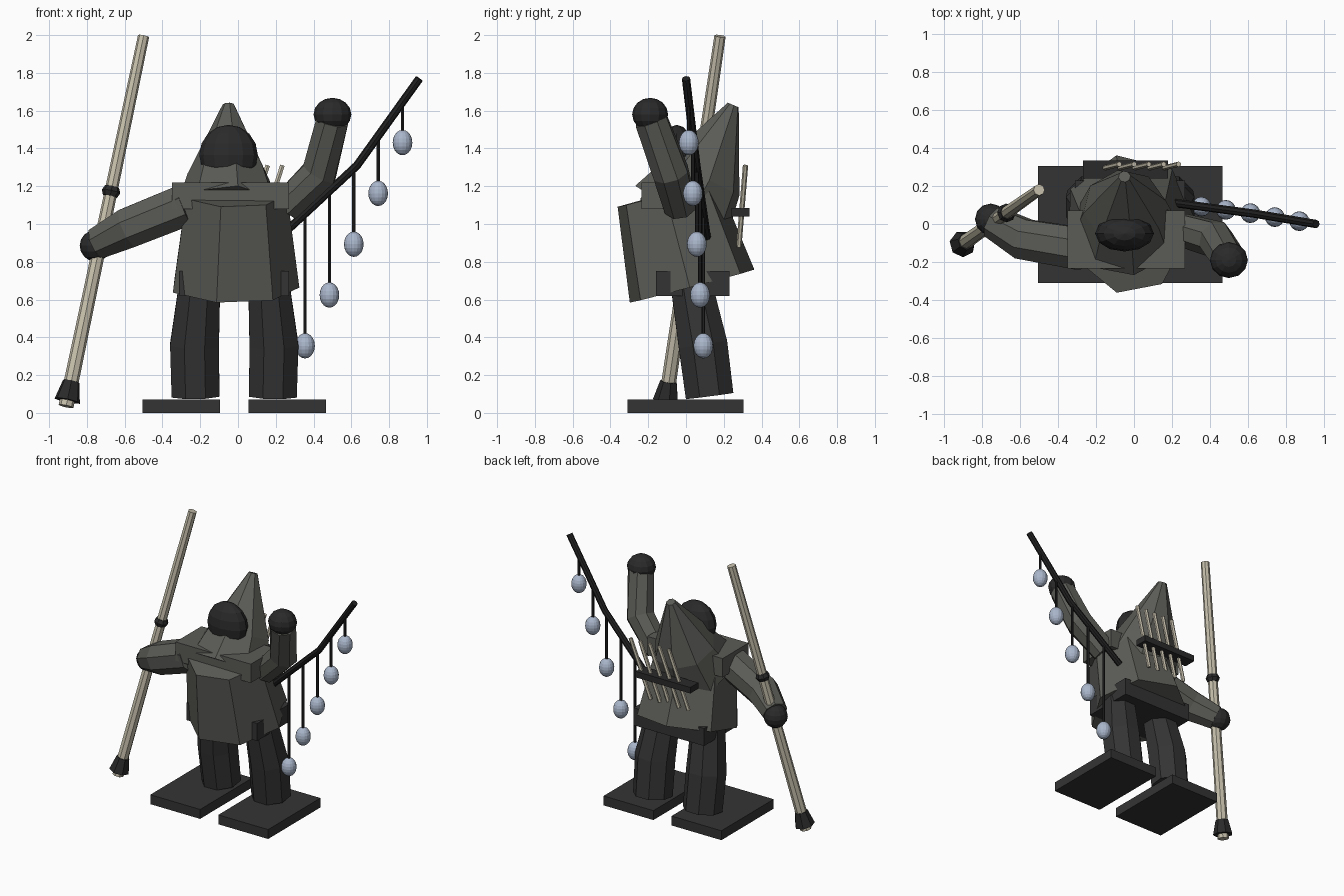
import bpy, bmesh, math
from mathutils import Vector, Matrix

cube = bpy.data.objects.get("Cube")
if cube:
    bpy.data.objects.remove(cube, do_unlink=True)


def material(name, r, g, b):
    m = bpy.data.materials.new(name)
    m.use_nodes = True
    m.diffuse_color = (r, g, b, 1)
    m.node_tree.nodes["Principled BSDF"].inputs["Base Color"].default_value = (r, g, b, 1)
    return m


COAT = material("coat_grey", 0.105, 0.105, 0.095)
DARK = material("dark_grey", 0.034, 0.034, 0.034)
SKIN = material("charcoal", 0.023, 0.023, 0.023)
BLACK = material("pole_black", 0.015, 0.015, 0.015)
WOOD = material("pale_wood", 0.56, 0.52, 0.41)
GLASS = material("pale_blue_glass", 0.40, 0.47, 0.60)


def finish(name, bm, mat):
    bmesh.ops.recalc_face_normals(bm, faces=bm.faces)
    me = bpy.data.meshes.new(name)
    bm.to_mesh(me)
    bm.free()
    me.materials.append(mat)
    ob = bpy.data.objects.new(name, me)
    bpy.context.collection.objects.link(ob)
    return ob


def tube(name, mat, path, radii, sides=8, phase=0.0):
    """Capped faceted tube whose rings follow a path."""
    pts = [Vector(p) for p in path]
    if not isinstance(radii, (list, tuple)):
        radii = [radii] * len(pts)
    bm = bmesh.new()
    rings = []
    for i, p in enumerate(pts):
        before = (p - pts[i - 1]).normalized() if i else Vector()
        after = (pts[i + 1] - p).normalized() if i + 1 < len(pts) else Vector()
        n = (before + after).normalized()
        u = Vector((0, -1, 0))
        u = (u - n * u.dot(n)).normalized()
        v = n.cross(u)
        angles = [math.radians(phase) + math.tau * k / sides for k in range(sides)]
        rings.append([bm.verts.new(p + radii[i] * (u * math.cos(a) + v * math.sin(a)))
                      for a in angles])
    for a, b in zip(rings, rings[1:]):
        for k in range(sides):
            j = (k + 1) % sides
            bm.faces.new((a[k], a[j], b[j], b[k]))
    bm.faces.new(rings[0])
    bm.faces.new(rings[-1])
    return finish(name, bm, mat)


def box(name, mat, low, high):
    low, high = Vector(low), Vector(high)
    bm = bmesh.new()
    bmesh.ops.create_cube(bm, size=1, matrix=Matrix.Translation((low + high) / 2)
                          @ Matrix.Diagonal((*(high - low), 1)))
    return finish(name, bm, mat)


def ball(name, mat, center, radii, u=12, v=8):
    bm = bmesh.new()
    bmesh.ops.create_uvsphere(bm, u_segments=u, v_segments=v, radius=1,
                              matrix=Matrix.Translation(center) @ Matrix.Diagonal((*radii, 1)))
    return finish(name, bm, mat)


# Feet and legs, mirrored about the body's centre line
MID = -0.02
for side, s in (("left", 1), ("right", -1)):
    inner, outer = MID + s * 0.075, MID + s * 0.485
    box(side + "_foot", DARK, (min(inner, outer), -0.31, 0),
        (max(inner, outer), 0.305, 0.07))
    tube(side + "_leg", DARK,
         [(MID + s * 0.18, 0.02, 0.72), (MID + s * 0.21, 0.09, 0.36), (MID + s * 0.205, 0.125, 0.09)],
         [0.115, 0.14, 0.137], 8, 22.5)

# Hips, coat and shoulders
box("hips", DARK, (-0.31, -0.16, 0.62), (0.27, 0.23, 0.75))
tube("coat", COAT, [(-0.025, 0.03, 0.67), (-0.02, -0.1, 1.16)], [0.35, 0.28], 7, -14.5)
box("shoulders", COAT, (-0.35, -0.235, 1.08), (0.27, 0.07, 1.22))

# Pointed hood with a rim that breaks through the chest
tube("hood", COAT, [(-0.05, -0.03, 1.055), (-0.05, 0.09, 1.25), (-0.05, 0.25, 1.63)],
     [0.285, 0.22, 0.032], 8, 10)
ball("head", SKIN, (-0.05, -0.05, 1.365), (0.155, 0.095, 0.16))

# Arms and hands
tube("right_arm", COAT, [(-0.28, -0.13, 1.1), (-0.58, -0.08, 0.98), (-0.74, 0.01, 0.9)],
     [0.12, 0.115, 0.09], 8, 22.5)
ball("right_hand", SKIN, (-0.755, 0.025, 0.885), (0.083, 0.083, 0.083))
tube("left_arm", COAT, [(0.25, -0.03, 1.09), (0.43, -0.08, 1.27), (0.5, -0.185, 1.55)],
     [0.09, 0.1, 0.092], 8, 22.5)
ball("left_hand", SKIN, (0.5, -0.19, 1.58), (0.1, 0.095, 0.088))

# Walking staff with ring and foot
BASE, TIP = Vector((-0.91, -0.11, 0.035)), Vector((-0.5, 0.18, 1.995))


def on_staff(t):
    return BASE.lerp(TIP, t)


tube("staff", WOOD, [BASE, TIP], [0.04, 0.03])
tube("staff_foot", SKIN, [on_staff(0.015), on_staff(0.067)], [0.07, 0.046], 7)
tube("staff_ring", SKIN, [on_staff(t) for t in (0.567, 0.58, 0.593)], [0.038, 0.05, 0.038])

# Bent pole carrying hanging lamps
POLE = [Vector((0.22, 0.11, 0.93)), Vector((0.63, 0.055, 1.31)), Vector((0.96, 0, 1.77))]
tube("lamp_pole", BLACK, POLE, 0.022)
for i in range(5):
    x = 0.355 + 0.129 * i
    a, b = (POLE[0], POLE[1]) if x < POLE[1].x else (POLE[1], POLE[2])
    top = a.lerp(b, (x - a.x) / (b.x - a.x))
    z = 0.355 + 0.269 * i
    tube(f"lamp_cord_{i + 1}", BLACK, [(x, top.y, z + 0.05), top], 0.01, 6)
    ball(f"lamp_{i + 1}", GLASS, (x, top.y, z), (0.052, 0.052, 0.067), 16, 10)

# Rack of sticks on the back
box("stick_rack", SKIN, (-0.27, 0.24, 1.04), (0.18, 0.335, 1.085))
for i in range(5):
    x = 0.235 - 0.078 * i
    tube(f"back_stick_{i + 1}", WOOD, [(x - 0.14, 0.28, 0.88), (x, 0.315, 1.31)], 0.014, 6)
